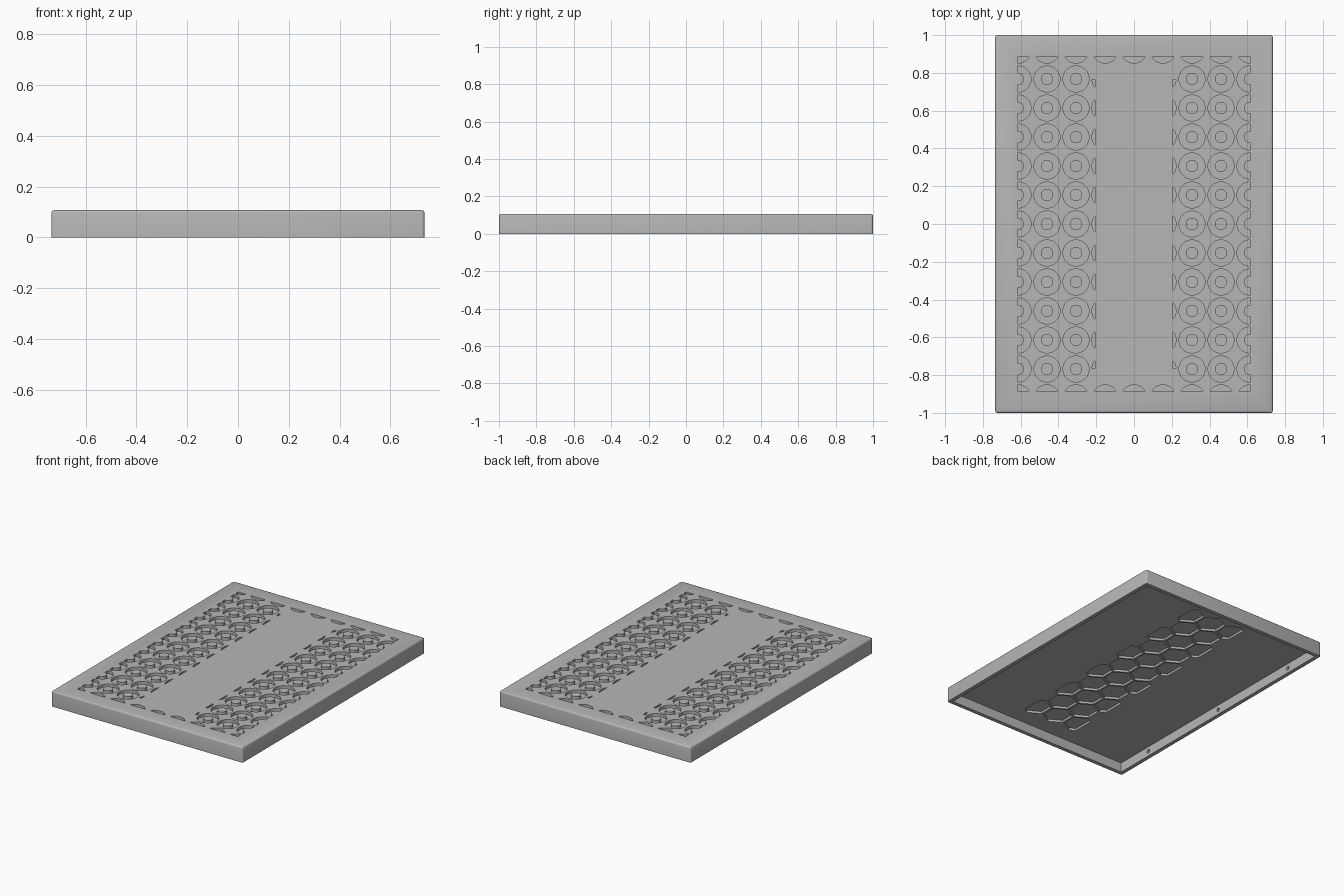
import bpy, bmesh, math
from mathutils import Vector, Matrix

W, L, H = 1.47, 2.0, 0.107        # outer size
WALL, CEILING = 0.027, 0.067      # wall thickness, underside height of the plate
PITCH = 0.1535                    # spacing of the ring grooves

if "Cube" in bpy.data.objects:
    bpy.data.objects.remove(bpy.data.objects["Cube"])

grey = bpy.data.materials.new("plain_grey")
grey.use_nodes = True
grey.diffuse_color = (0.47, 0.47, 0.47, 1)
grey.node_tree.nodes["Principled BSDF"].inputs["Base Color"].default_value = grey.diffuse_color


def make_object(name, bm):
    bmesh.ops.recalc_face_normals(bm, faces=bm.faces)
    mesh = bpy.data.meshes.new(name)
    bm.to_mesh(mesh)
    bm.free()
    mesh.materials.append(grey)
    ob = bpy.data.objects.new(name, mesh)
    bpy.context.collection.objects.link(ob)
    return ob


def add_box(bm, x0, x1, y0, y1, z0, z1):
    m = Matrix.Translation(((x0 + x1) / 2, (y0 + y1) / 2, (z0 + z1) / 2))
    m = m @ Matrix.Diagonal((x1 - x0, y1 - y0, z1 - z0, 1))
    bmesh.ops.create_cube(bm, size=1, matrix=m)


def add_ring(bm, cx, cy, r_out, r_in, z0, z1, n=40):
    """Upright tube with flat ends."""
    loops = []
    for r, z in ((r_out, z0), (r_out, z1), (r_in, z1), (r_in, z0)):
        angles = [2 * math.pi * (i + 0.5) / n for i in range(n)]
        loops.append([bm.verts.new((cx + r * math.cos(a), cy + r * math.sin(a), z)) for a in angles])
    for k in range(4):
        a, b = loops[k], loops[(k + 1) % 4]
        for i in range(n):
            j = (i + 1) % n
            bm.faces.new((a[i], a[j], b[j], b[i]))


def clip(bm, axis, limit, keep_below):
    """Trim the solid at a plane and close the cut."""
    co, no = Vector((0, 0, 0)), Vector((0, 0, 0))
    co[axis] = limit
    no[axis] = 1 if keep_below else -1
    bmesh.ops.bisect_plane(bm, geom=bm.verts[:] + bm.edges[:] + bm.faces[:], dist=1e-6,
                           plane_co=co, plane_no=no, clear_outer=True)
    edges = [e for e in bm.edges if e.is_boundary]
    if edges:
        bmesh.ops.holes_fill(bm, edges=edges, sides=0)


def cut(target, bm):
    cutter = make_object("cutter", bm)
    cutter.hide_render = True
    mod = target.modifiers.new("cut", 'BOOLEAN')
    mod.operation, mod.solver, mod.object = 'DIFFERENCE', 'EXACT', cutter
    bpy.context.view_layer.objects.active = target
    bpy.ops.object.modifier_apply(modifier=mod.name)
    bpy.data.objects.remove(cutter)


# Cover: block with rounded top and upright edges
bm = bmesh.new()
add_box(bm, -W / 2, W / 2, -L / 2, L / 2, 0, H)
round_edges = [e for e in bm.edges if max(v.co.z for v in e.verts) > 0.01]
bmesh.ops.bevel(bm, geom=round_edges, offset=0.011, segments=3, profile=0.5, affect='EDGES')
cover = make_object("tray_cover", bm)

# Hollow underside
bm = bmesh.new()
add_box(bm, -W / 2 + WALL, W / 2 - WALL, -L / 2 + WALL, L / 2 - WALL, -0.1, CEILING)
cut(cover, bm)

# Ring grooves, trimmed to the border and to the blank middle strip
bm = bmesh.new()
X_MAX, Y_MAX, X_MID, Y_MID = 0.616, 0.883, 0.207, 0.765
for i in range(-4, 5):
    for j in range(-6, 7):
        if i == 0 and abs(j) < 6:
            continue
        ring = bmesh.new()
        add_ring(ring, i * PITCH, j * PITCH, 0.069, 0.032, H - 0.02, H + 0.02)
        if abs(i) == 4:
            clip(ring, 0, math.copysign(X_MAX, i), i > 0)
        if abs(j) == 6:
            clip(ring, 1, math.copysign(Y_MAX, j), j > 0)
        elif abs(i) == 1:
            clip(ring, 0, math.copysign(X_MID, i), i < 0)
            if abs(j) == 5:
                clip(ring, 1, math.copysign(Y_MID, j), j > 0)
        temp = bpy.data.meshes.new("ring")
        ring.to_mesh(temp)
        ring.free()
        bm.from_mesh(temp)
        bpy.data.meshes.remove(temp)
cut(cover, bm)

# Honeycomb recesses under the middle strip
bm = bmesh.new()
HEX_STEP = 2 * PITCH / math.sqrt(3)
for j in range(-5, 6):
    columns = (-1, 0, 1) if j % 2 else (-0.5, 0.5)
    for c in columns:
        m = Matrix.Translation((c * HEX_STEP, j * PITCH, CEILING)) @ Matrix.Rotation(math.pi / 2, 4, 'Z')
        cell = bmesh.new()
        bmesh.ops.create_cone(cell, cap_ends=True, segments=6, radius1=0.094, radius2=0.094,
                              depth=0.03, matrix=m)
        # Turn the cell so that a corner points along y
        corner = max(cell.verts, key=lambda v: v.co.y).co - m.translation
        if abs(corner.x) > 0.01:
            bmesh.ops.rotate(cell, verts=cell.verts, cent=m.translation,
                             matrix=Matrix.Rotation(math.pi / 6, 3, 'Z'))
        clip(cell, 0, 0.215, True)
        clip(cell, 0, -0.215, False)
        temp = bpy.data.meshes.new("cell")
        cell.to_mesh(temp)
        cell.free()
        bm.from_mesh(temp)
        bpy.data.meshes.remove(temp)
cut(cover, bm)

# Small blind holes inside the two long walls
bm = bmesh.new()
for side in (-1, 1):
    for y in (-0.7, 0, 0.7):
        m = Matrix.Translation((side * (W / 2 - WALL), y, 0.034)) @ Matrix.Rotation(math.pi / 2, 4, 'Y')
        bmesh.ops.create_cone(bm, cap_ends=True, segments=20, radius1=0.013, radius2=0.013,
                              depth=0.03, matrix=m)
cut(cover, bm)

# Smooth the round surfaces and keep the corners crisp
bpy.ops.object.select_all(action='DESELECT')
cover.select_set(True)
bpy.context.view_layer.objects.active = cover
bpy.ops.object.shade_smooth_by_angle(angle=math.radians(35))
